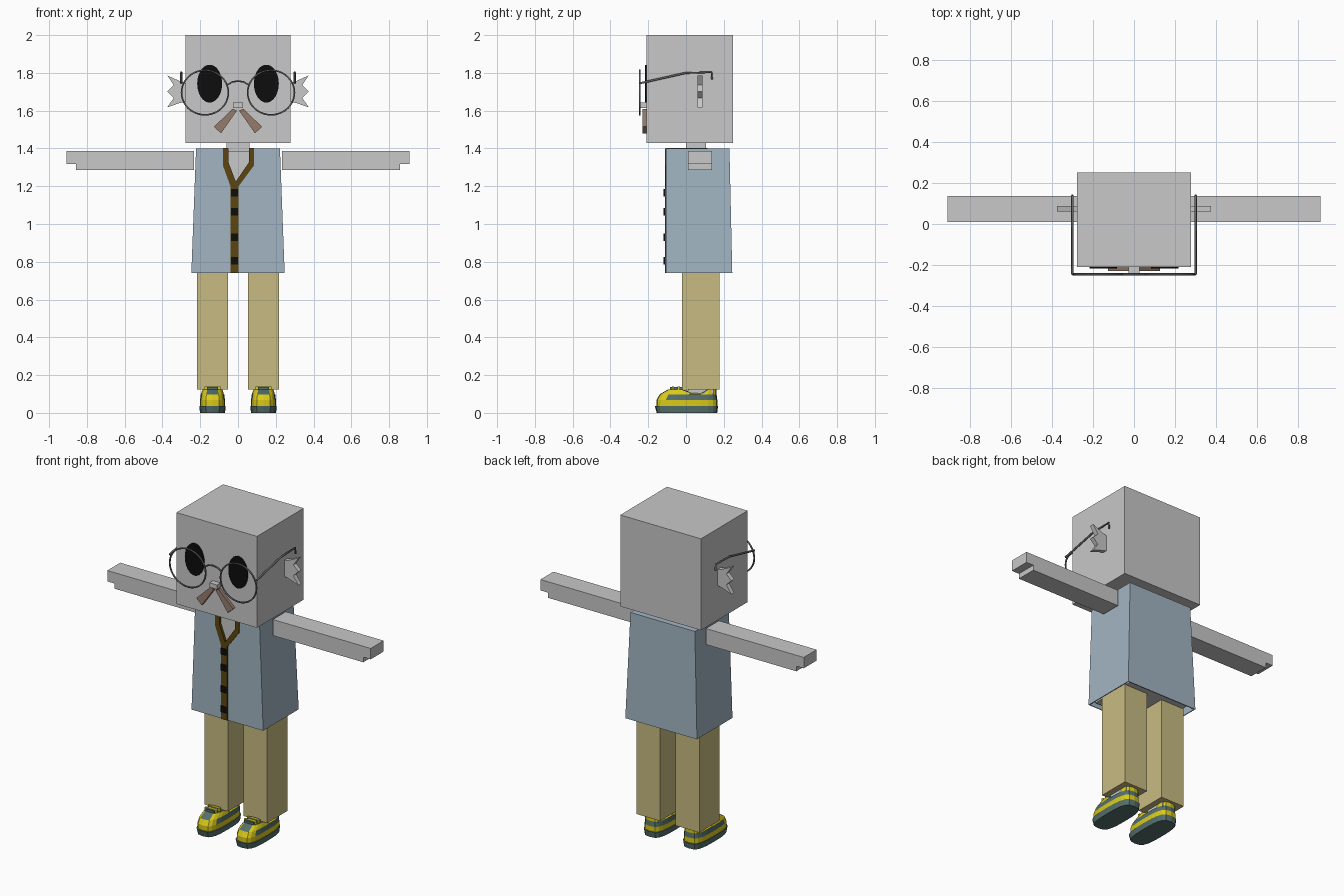
import bpy, bmesh, math

cube = bpy.data.objects.get("Cube")
if cube:
    bpy.data.objects.remove(cube, do_unlink=True)


def material(name, *rgb):
    m = bpy.data.materials.new(name)
    m.use_nodes = True
    m.diffuse_color = (*rgb, 1)
    m.node_tree.nodes["Principled BSDF"].inputs["Base Color"].default_value = (*rgb, 1)
    return m


SKIN = material("skin grey", 0.58, 0.58, 0.58)
BLUE = material("coat blue", 0.36, 0.46, 0.54)
TAN = material("trouser tan", 0.58, 0.5, 0.22)
YELLOW = material("shoe yellow", 0.7, 0.59, 0.01)
TEAL = material("shoe teal", 0.09, 0.16, 0.15)
BROWN = material("trim brown", 0.11, 0.06, 0.005)
HAIR = material("moustache brown", 0.3, 0.2, 0.15)
BLACK = material("black", 0.004, 0.004, 0.004)
WIRE = material("wire grey", 0.13, 0.13, 0.13)


def add(name, bm, *mats):
    bmesh.ops.recalc_face_normals(bm, faces=bm.faces)
    me = bpy.data.meshes.new(name)
    bm.to_mesh(me)
    bm.free()
    for m in mats:
        me.materials.append(m)
    ob = bpy.data.objects.new(name, me)
    bpy.context.collection.objects.link(ob)
    return ob


def prism(name, profile, y0, y1, mat):
    """Extrude an (x, z) outline from y0 to y1."""
    bm = bmesh.new()
    face = bm.faces.new([bm.verts.new((x, y0, z)) for x, z in profile])
    new = bmesh.ops.extrude_face_region(bm, geom=[face])["geom"]
    bmesh.ops.translate(bm, vec=(0, y1 - y0, 0),
                        verts=[v for v in new if isinstance(v, bmesh.types.BMVert)])
    return add(name, bm, mat)


def box(name, x0, x1, y0, y1, z0, z1, mat):
    return prism(name, [(x0, z0), (x1, z0), (x1, z1), (x0, z1)], y0, y1, mat)


def flip(points, s):
    return [(x * s, z) for x, z in points]


def wire(name, points, radius, cyclic=False):
    """Thin round wire through the points."""
    cu = bpy.data.curves.new(name, "CURVE")
    cu.dimensions = "3D"
    cu.bevel_depth = radius
    cu.bevel_resolution = 1
    cu.use_fill_caps = True
    sp = cu.splines.new("POLY")
    sp.points.add(len(points) - 1)
    for p, co in zip(sp.points, points):
        p.co = (*co, 1)
    sp.use_cyclic_u = cyclic
    cu.materials.append(WIRE)
    ob = bpy.data.objects.new(name, cu)
    bpy.context.collection.objects.link(ob)
    bpy.ops.object.select_all(action="DESELECT")
    ob.select_set(True)
    bpy.context.view_layer.objects.active = ob
    bpy.ops.object.convert(target="MESH")


def coat():
    """Flared open shell with a notched neckline."""
    bm = bmesh.new()
    v = lambda *co: bm.verts.new(co)
    front, back = -0.105, 0.115
    fl, fr = v(-0.247, front, 0.74), v(0.247, front, 0.74)
    bl, br = v(-0.247, 0.245, 0.74), v(0.247, 0.245, 0.74)
    tl, tr = v(-0.222, front, 1.4), v(0.222, front, 1.4)
    ul, ur = v(-0.222, 0.23, 1.4), v(0.222, 0.23, 1.4)
    nl, nr = v(-0.06, front, 1.4), v(0.065, front, 1.4)
    ml, mr = v(-0.06, front, 1.32), v(0.065, front, 1.32)
    tip = v(-0.012, front, 1.21)
    kl, kr = v(-0.06, back, 1.4), v(0.065, back, 1.4)
    for f in ([fl, fr, tr, nr, mr, tip, ml, nl, tl], [tl, nl, kl, kr, nr, tr, ur, ul],
              [fl, tl, ul, bl], [fr, br, ur, tr], [bl, ul, ur, br]):
        bm.faces.new(f)
    ob = add("coat", bm, BLUE)
    # an open shell has no sure inside, so make the front face point forward
    if ob.data.polygons[0].normal.y > 0:
        ob.data.flip_normals()
    mod = ob.modifiers.new("cloth", "SOLIDIFY")
    mod.thickness = 0.008
    mod.offset = -1


def shoe(name, cx):
    """Stacked rounded outlines with coloured bands."""
    bm = bmesh.new()
    n = 20

    def ring(z, front, back, half, collar=False):
        verts = []
        for i in range(n):
            a = 2 * math.pi * i / n
            c, s = math.cos(a), math.sin(a)
            px = math.copysign(abs(c) ** 0.55, c) * half
            py = (front + back) / 2 + math.copysign(abs(s) ** 0.7, s) * (back - front) / 2
            dip = 0.022 if collar and 0 < py < 0.12 else 0
            verts.append(bm.verts.new((cx + px, py, z - dip)))
        return verts

    rings = [ring(0, -0.155, 0.165, 0.066), ring(0.036, -0.165, 0.17, 0.07),
             ring(0.037, -0.157, 0.166, 0.066), ring(0.068, -0.157, 0.166, 0.066),
             ring(0.098, -0.14, 0.162, 0.062), ring(0.124, -0.095, 0.162, 0.054, True)]
    bm.faces.new(rings[0]).material_index = 1
    for level, (lo, hi) in enumerate(zip(rings, rings[1:])):
        for i in range(n):
            j = (i + 1) % n
            f = bm.faces.new((lo[i], lo[j], hi[j], hi[i]))
            toe = f.calc_center_median().y < -0.11
            f.material_index = 1 if level < 2 or (level == 3 and not toe) or (level == 4 and toe) else 0
    mid = bm.verts.new((cx, 0.02, 0.115))
    top = rings[-1]
    for i in range(n):
        bm.faces.new((top[i], top[(i + 1) % n], mid)).material_index = 1
    add(name, bm, YELLOW, TEAL)


# Head, neck and inner torso
box("head", -0.278, 0.278, -0.21, 0.25, 1.43, 2.0, SKIN)
box("neck", -0.062, 0.062, 0, 0.105, 1.38, 1.43, SKIN)
box("torso", -0.21, 0.21, -0.09, 0.22, 0.76, 1.385, SKIN)
coat()

# Front trim with buttons and collar
box("placket", -0.04, 0.003, -0.111, -0.104, 0.74, 1.2, BROWN)
for z in (0.805, 0.93, 1.065, 1.165):
    box("button", -0.038, 0, -0.118, -0.108, z - 0.019, z + 0.019, BLACK)
prism("collar_right", [(-0.08, 1.4), (-0.08, 1.31), (-0.04, 1.2), (-0.012, 1.2),
                       (-0.012, 1.225), (-0.05, 1.325), (-0.05, 1.4)], -0.111, -0.095, BROWN)
prism("collar_left", [(0.085, 1.4), (0.085, 1.31), (0.003, 1.2), (-0.015, 1.2),
                      (-0.015, 1.22), (0.057, 1.325), (0.057, 1.4)], -0.111, -0.095, BROWN)
box("neckline_right", -0.08, -0.052, -0.105, 0.115, 1.393, 1.403, BROWN)
box("neckline_left", 0.057, 0.085, -0.105, 0.115, 1.393, 1.403, BROWN)

# Nose and bridge of the glasses
box("nose", -0.026, 0.026, -0.245, -0.21, 1.615, 1.643, SKIN)
wire("glasses_bridge", [(-0.055, -0.245, 1.738), (-0.03, -0.245, 1.752), (0, -0.245, 1.757),
                        (0.03, -0.245, 1.752), (0.055, -0.245, 1.738)], 0.005)

# Mirrored parts
for side, s in (("left", 1), ("right", -1)):
    circle = [2 * math.pi * i / 40 for i in range(40)]
    prism("eye_" + side, [(s * 0.15 + 0.066 * math.cos(a), 1.743 + 0.1 * math.sin(a))
                          for a in circle], -0.216, -0.208, BLACK)
    wire("glasses_rim_" + side, [(s * 0.175 + 0.124 * math.cos(a), -0.245,
                                  1.696 + 0.118 * math.sin(a)) for a in circle], 0.005, True)
    wire("glasses_temple_" + side, [(s * 0.3, y, z) for y, z in (
        (-0.245, 1.745), (0, 1.8), (0.135, 1.803), (0.138, 1.765))], 0.006)
    prism("ear_" + side, flip([(0.27, 1.745), (0.305, 1.755), (0.375, 1.787), (0.34, 1.735),
                               (0.375, 1.702), (0.34, 1.668), (0.375, 1.617), (0.31, 1.64),
                               (0.27, 1.65)], s), 0.06, 0.088, SKIN)
    prism("moustache_" + side, flip([(0.006, 1.6), (0.028, 1.61), (0.127, 1.515),
                                     (0.09, 1.48)], s), -0.23, -0.208, HAIR)
    prism("arm_" + side, flip([(0.233, 1.286), (0.857, 1.286), (0.857, 1.318), (0.908, 1.318),
                               (0.908, 1.386), (0.233, 1.386)], s), 0.01, 0.137, SKIN)
    x = s * 0.135
    box("leg_" + side, x - 0.082, x + 0.082, -0.022, 0.178, 0.125, 0.77, TAN)
    box("ankle_" + side, x - 0.045, x + 0.045, 0.01, 0.145, 0.09, 0.13, SKIN)
    shoe("shoe_" + side, x)
    box("tongue_" + side, x - 0.03, x + 0.03, -0.085, -0.02, 0.115, 0.137, TEAL)
    for y in (-0.075, -0.045):
        box("lace_" + side, x - 0.042, x + 0.042, y, y + 0.012, 0.122, 0.14, YELLOW)
